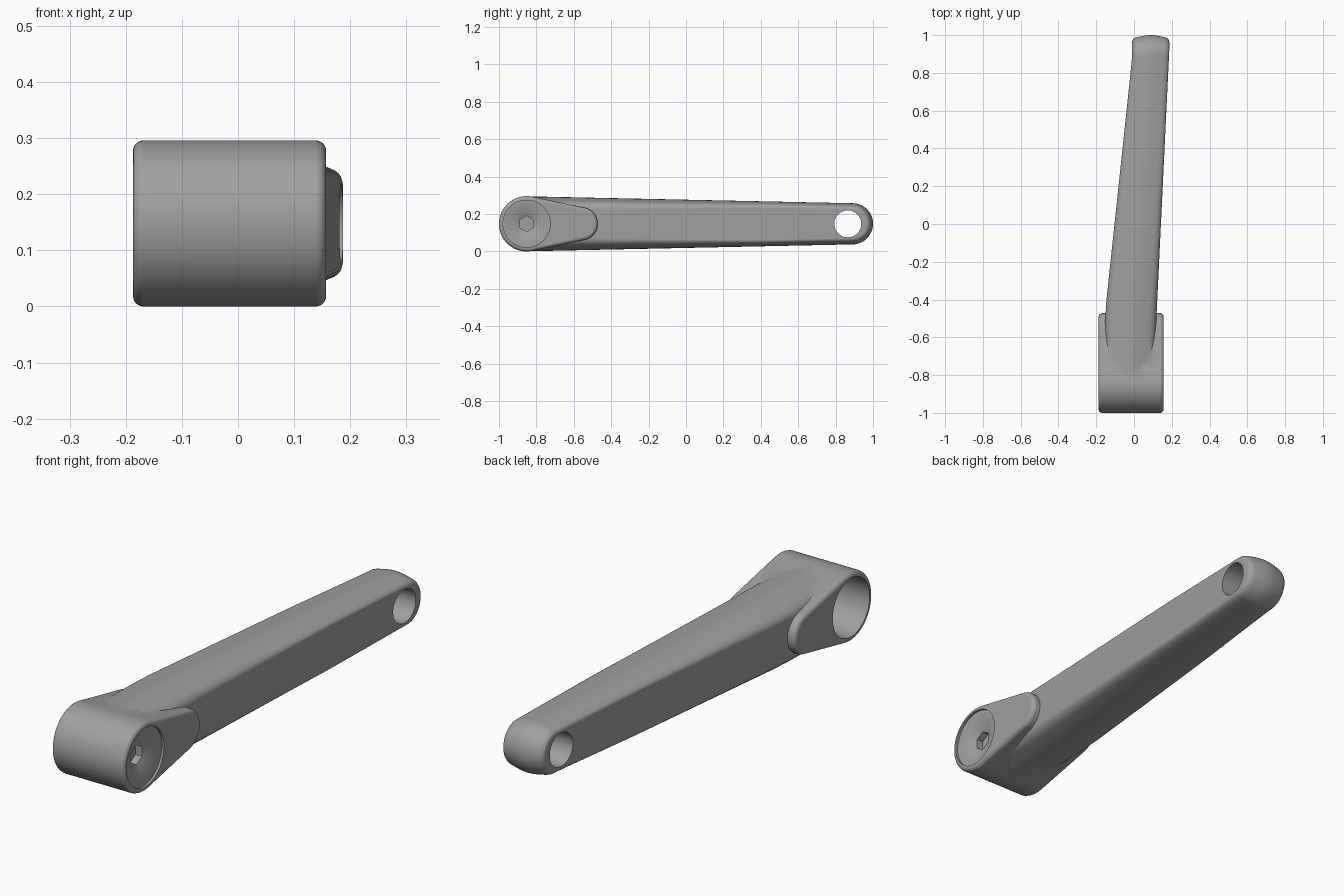
import bpy, bmesh, math
from mathutils import Matrix, Vector

if "Cube" in bpy.data.objects:
    bpy.data.objects.remove(bpy.data.objects["Cube"], do_unlink=True)

MID = 0.148        # height of the centre line
AXLE_Y = -0.852    # axle boss centre
PEDAL_Y = 0.865    # pedal hole centre

metal = bpy.data.materials.new("grey_metal")
metal.use_nodes = True
grey = (0.35, 0.35, 0.35, 1)
metal.diffuse_color = grey
metal.node_tree.nodes["Principled BSDF"].inputs["Base Color"].default_value = grey


def make_object(name, bm):
    bmesh.ops.recalc_face_normals(bm, faces=bm.faces)
    mesh = bpy.data.meshes.new(name)
    bm.to_mesh(mesh)
    bm.free()
    mesh.materials.append(metal)
    obj = bpy.data.objects.new(name, mesh)
    bpy.context.collection.objects.link(obj)
    return obj


def half_outline(y0, r0, y1, r1, arc=20, straight=16):
    """Upper half of two circles joined by a tangent, as (point, normal)."""
    t = math.acos((r0 - r1) / (y1 - y0))
    pts = []
    for i in range(arc):
        n = Vector((math.cos(t * i / arc), math.sin(t * i / arc)))
        pts.append((Vector((y1, 0)) + n * r1, n))
    n = Vector((math.cos(t), math.sin(t)))
    a, b = Vector((y1, 0)) + n * r1, Vector((y0, 0)) + n * r0
    pts += [(a.lerp(b, i / straight), n) for i in range(straight)]
    for i in range(arc + 1):
        w = t + (math.pi - t) * i / arc
        n = Vector((math.cos(w), math.sin(w)))
        pts.append((Vector((y0, 0)) + n * r0, n))
    return pts


def link_body(name, outline, left, right, profile, scale):
    """Stack inset outlines across the width; profile holds (u, inset)."""
    bm = bmesh.new()
    ring_pts = outline + [(Vector((p.x, -p.y)), Vector((n.x, -n.y)))
                          for p, n in reversed(outline[1:-1])]
    count = len(ring_pts)
    rings = []
    for u, inset in profile:
        ring = []
        for p, n in ring_pts:
            q = p - n * inset * scale(p.x)
            x = left(q.x) + (right(q.x) - left(q.x)) * (u + 1) / 2
            ring.append(bm.verts.new((x, q.x, MID + q.y)))
        rings.append(ring)
    for a, b in zip(rings, rings[1:]):
        for i in range(count):
            j = (i + 1) % count
            bm.faces.new((a[i], a[j], b[j], b[i]))
    # side caps, as strips across the height
    for ring in (rings[0], rings[-1]):
        for i in range(len(outline) - 1):
            corners = [ring[i], ring[i + 1], ring[(count - i - 1) % count], ring[(count - i) % count]]
            bm.faces.new(list(dict.fromkeys(corners)))
    return make_object(name, bm)


def mirrored(half):
    return [(-u, d) for u, d in reversed(half)] + [h for h in half if h[0] > 0]


def cutter(y, x0, x1, r0, r1, sides=64):
    bm = bmesh.new()
    place = Matrix.Translation(((x0 + x1) / 2, y, MID)) @ Matrix.Rotation(math.pi / 2, 4, "Y")
    if sides == 6:
        place = place @ Matrix.Rotation(math.pi / 6, 4, "Z")
    bmesh.ops.create_cone(bm, cap_ends=True, segments=sides, radius1=r0, radius2=r1,
                          depth=x1 - x0, matrix=place)
    return make_object("cutter", bm)


def combine(body, tool, operation):
    mod = body.modifiers.new("cut", "BOOLEAN")
    mod.operation, mod.solver, mod.object = operation, "EXACT", tool
    bpy.context.view_layer.update()
    graph = bpy.context.evaluated_depsgraph_get()
    mesh = bpy.data.meshes.new_from_object(body.evaluated_get(graph))
    body.modifiers.clear()
    body.data = mesh
    bpy.data.objects.remove(tool, do_unlink=True)


# Tapered arm with a crowned top and underside
crown = mirrored([(0, 0), (0.2, 0.001), (0.4, 0.004), (0.6, 0.008), (0.75, 0.011),
                  (0.86, 0.015), (0.94, 0.021), (0.98, 0.027), (1, 0.034)])
arm = link_body(
    "crank_arm", half_outline(AXLE_Y, 0.147, 0.89, 0.11),
    lambda y: max(-0.153, min(-0.01, -0.153 + 0.106 * (y + 0.47))),
    lambda y: min(0.187, 0.12 + 0.048 * (y + 0.47)),
    crown, lambda y: 1 + max(0, 0.4 - y) * 0.9)

# Axle boss tapering into the arm, with rounded rims
rim = [(1 - 0.11 * (1 - math.sin(a)), 0.018 * (1 - math.cos(a)))
       for a in [math.pi / 2 * i / 6 for i in range(7)]]
boss = link_body(
    "axle_boss", half_outline(AXLE_Y, 0.148, -0.56, 0.088),
    lambda y: -0.187, lambda y: 0.157, mirrored(rim), lambda y: 1)
combine(arm, boss, "UNION")

# Pedal hole, axle bore, dished cap recess and hex socket
for shape in [(PEDAL_Y, -0.3, 0.4, 0.072, 0.072),
              (AXLE_Y, -0.4, 0.06, 0.125, 0.125),
              (AXLE_Y, 0.147, 0.3, 0.126, 0.126),
              (AXLE_Y, 0.115, 0.15, 0.04, 0.123),
              (AXLE_Y, 0.085, 0.13, 0.042, 0.042, 6)]:
    combine(arm, cutter(*shape), "DIFFERENCE")

bpy.ops.object.select_all(action="DESELECT")
arm.select_set(True)
bpy.context.view_layer.objects.active = arm
bpy.ops.object.shade_smooth_by_angle(angle=math.radians(32))
arm.modifiers.new("clean_shading", "WEIGHTED_NORMAL").keep_sharp = True
